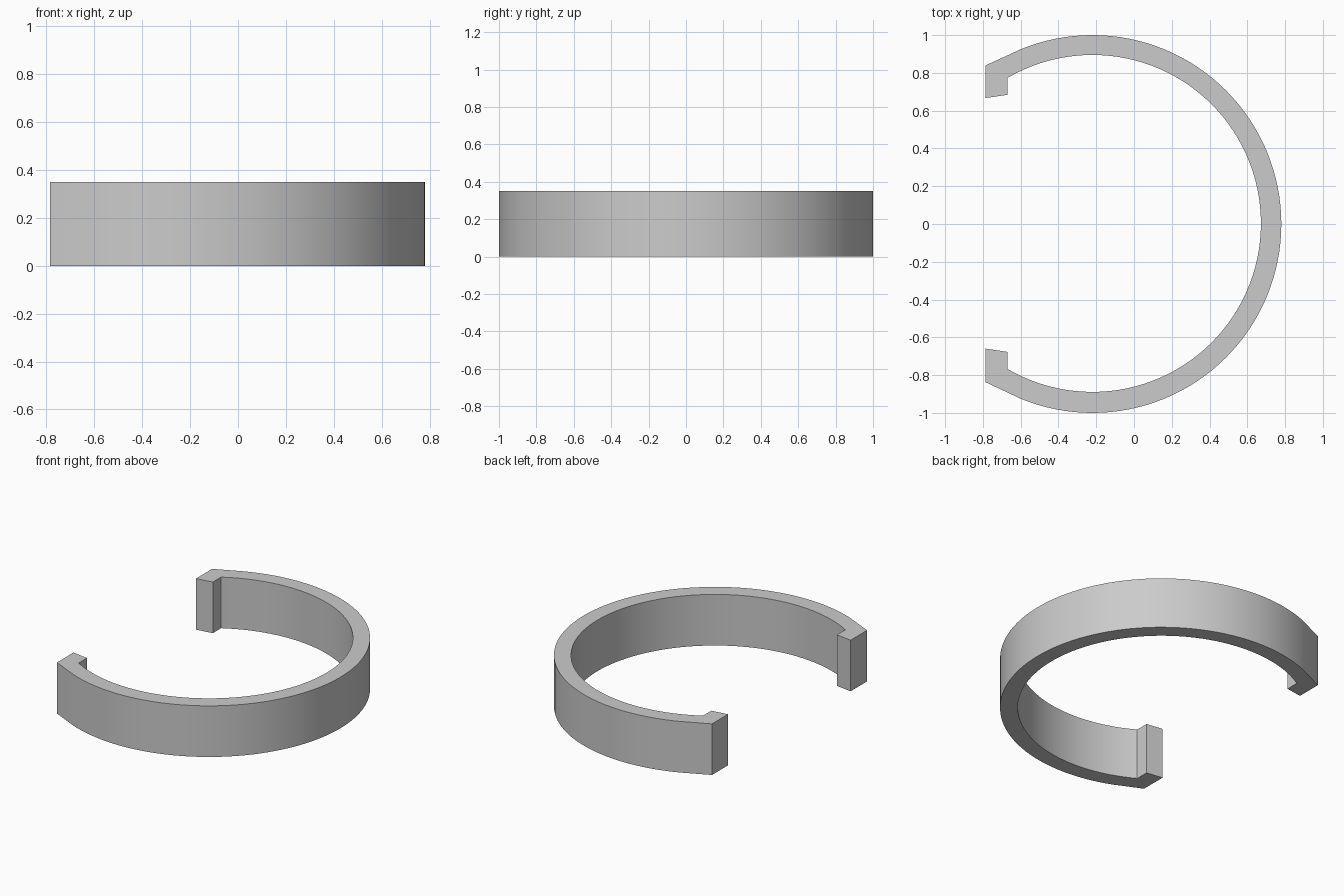
import bpy, bmesh, math

cube = bpy.data.objects.get("Cube")
if cube:
    bpy.data.objects.remove(cube, do_unlink=True)

HEIGHT = 0.35
CENTRE_X = -0.22
STEPS = 80


def arc(radius, end_x, shift_y=0.0):
    """Arc points running from the back end, round the left side, to the front end."""
    end = math.acos((end_x - CENTRE_X) / radius)
    return [(CENTRE_X + radius * math.cos(a), shift_y + radius * math.sin(a))
            for a in (end - 2 * end * i / STEPS for i in range(STEPS + 1))]


# Plain grey metal
grey = bpy.data.materials.new("grey")
grey.use_nodes = True
colour = (0.6, 0.6, 0.6, 1)
grey.diffuse_color = colour
grey.node_tree.nodes["Principled BSDF"].inputs["Base Color"].default_value = colour

# Open ring outline with an inward hook at each end
outer = arc(1.0, -0.6)
inner = arc(0.892, -0.67, 0.003)
front_hook = [(-0.785, -0.838), (-0.785, -0.66), (-0.67, -0.677)]
back_hook = [(-0.67, 0.684), (-0.785, 0.667), (-0.785, 0.84)]
outline = outer + front_hook + inner[::-1] + back_hook

# Extrude the outline upwards
bm = bmesh.new()
base = bm.faces.new([bm.verts.new((x, y, 0)) for x, y in outline])
top = bmesh.ops.extrude_face_region(bm, geom=[base], use_keep_orig=True)
bmesh.ops.translate(bm, vec=(0, 0, HEIGHT),
                    verts=[v for v in top["geom"] if isinstance(v, bmesh.types.BMVert)])
bmesh.ops.recalc_face_normals(bm, faces=bm.faces)
caps = [f for f in bm.faces if len(f.verts) > 4]
bmesh.ops.triangulate(bm, faces=caps)
mesh = bpy.data.meshes.new("open_ring")
bm.to_mesh(mesh)
bm.free()

ring = bpy.data.objects.new("open_ring", mesh)
mesh.materials.append(grey)
bpy.context.collection.objects.link(ring)

# Smooth walls with sharp rims and hook corners
bpy.ops.object.select_all(action="DESELECT")
ring.select_set(True)
bpy.context.view_layer.objects.active = ring
bpy.ops.object.shade_smooth_by_angle(angle=math.radians(20))
